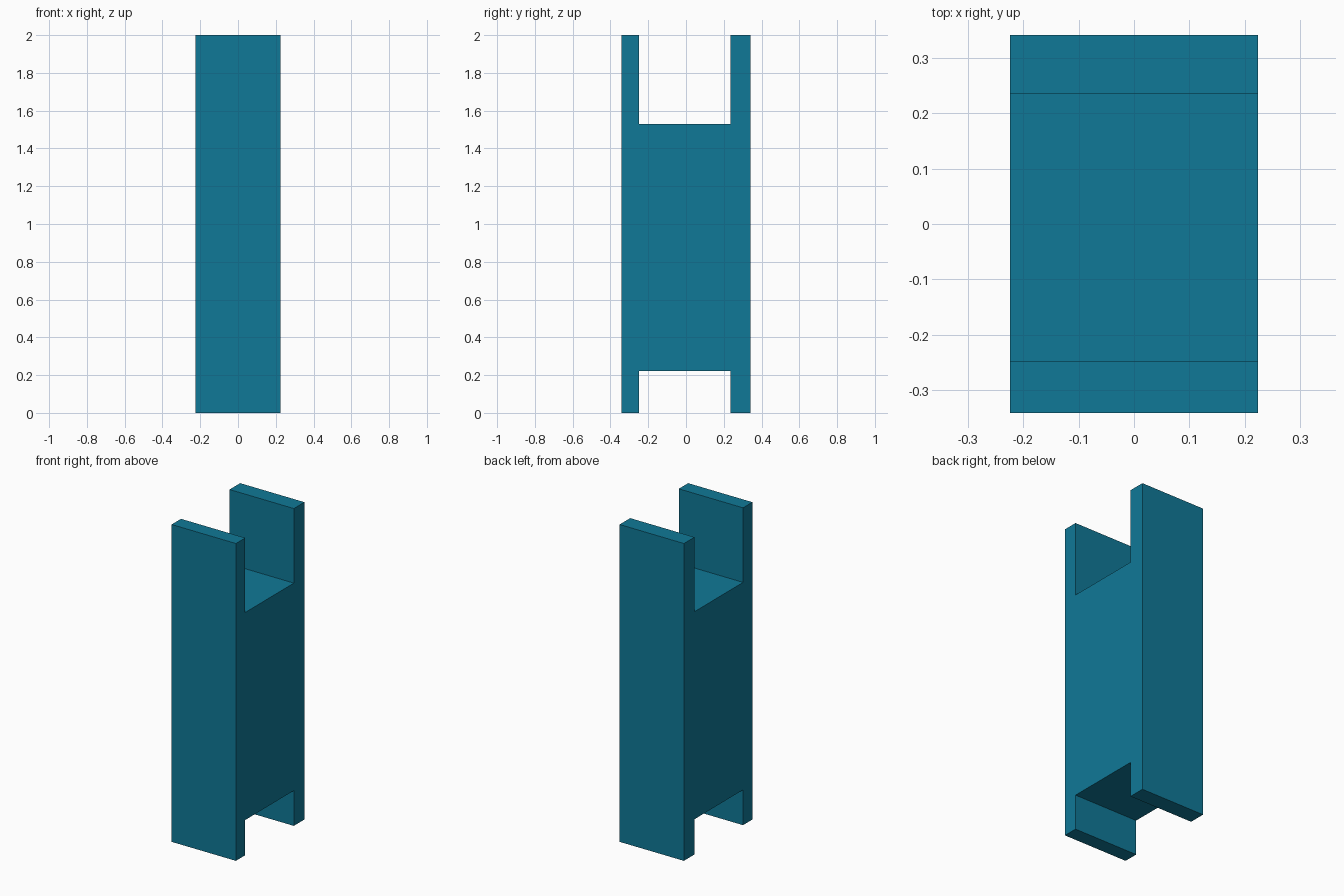
import bpy
import bmesh

if "Cube" in bpy.data.objects:
    bpy.data.objects.remove(bpy.data.objects["Cube"])

HALF_WIDTH = 0.224

# H-shaped side outline (y, z): two tall walls joined by a solid core
outline = [
    (-0.341, 0), (-0.248, 0), (-0.248, 0.222), (0.236, 0.222),
    (0.236, 0), (0.341, 0), (0.341, 2), (0.236, 2),
    (0.236, 1.53), (-0.248, 1.53), (-0.248, 2), (-0.341, 2),
]

# Extrude the outline across the width
bm = bmesh.new()
side = bm.faces.new([bm.verts.new((-HALF_WIDTH, y, z)) for y, z in outline])
result = bmesh.ops.extrude_face_region(bm, geom=[side])
moved = [v for v in result["geom"] if isinstance(v, bmesh.types.BMVert)]
bmesh.ops.translate(bm, verts=moved, vec=(2 * HALF_WIDTH, 0, 0))

# extrude_face_region may keep or drop the first cap; make sure both ends are closed
bmesh.ops.holes_fill(bm, edges=[e for e in bm.edges if e.is_boundary], sides=0)
bmesh.ops.recalc_face_normals(bm, faces=bm.faces[:])

mesh = bpy.data.meshes.new("notched_block")
bm.to_mesh(mesh)
bm.free()
block = bpy.data.objects.new("notched_block", mesh)
bpy.context.collection.objects.link(block)

# Teal finish
teal = bpy.data.materials.new("teal")
teal.diffuse_color = (0.005, 0.19, 0.31, 1)
teal.use_nodes = True
teal.node_tree.nodes["Principled BSDF"].inputs["Base Color"].default_value = teal.diffuse_color
mesh.materials.append(teal)
